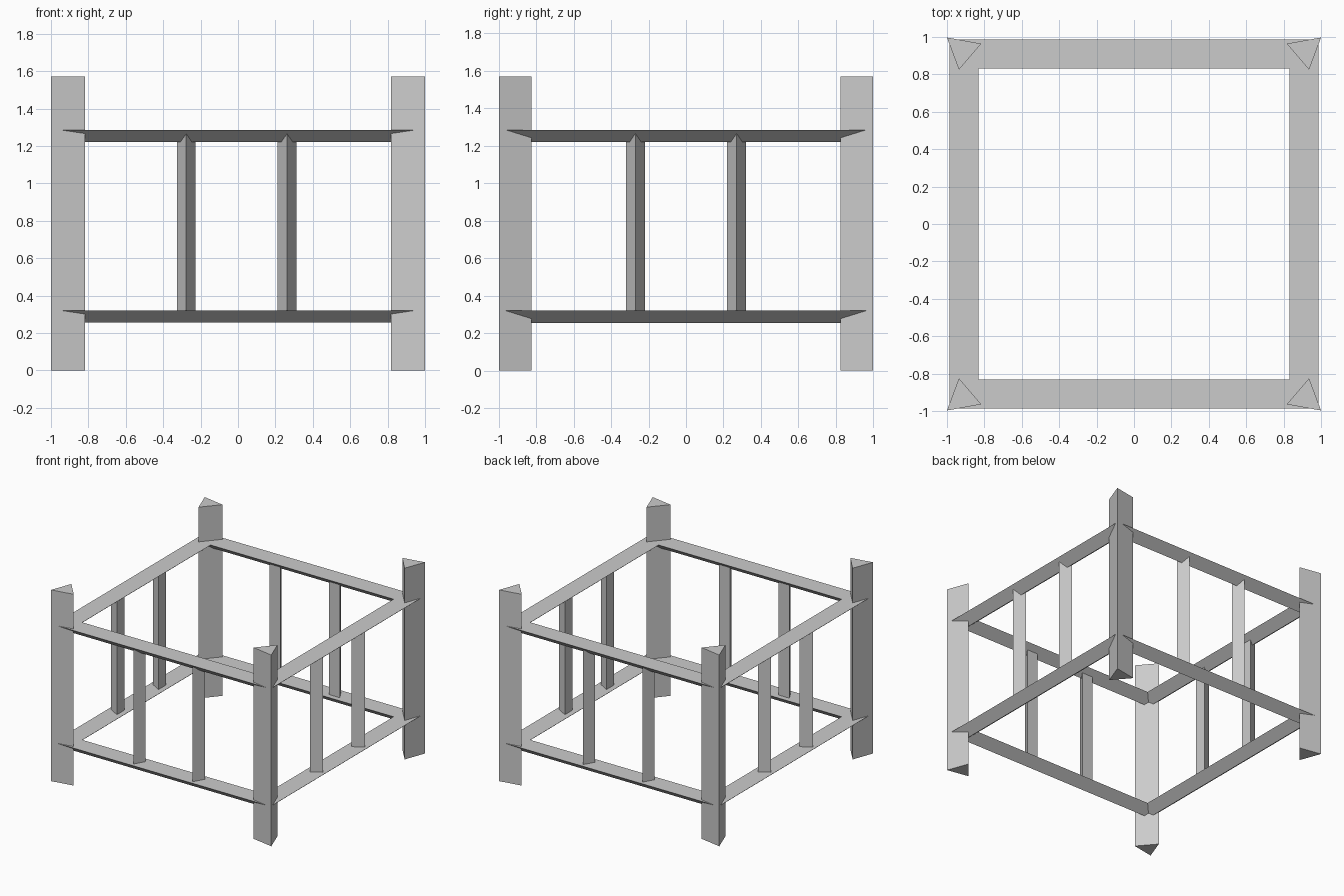
import bpy
import bmesh
from mathutils import Vector

if "Cube" in bpy.data.objects:
    bpy.data.objects.remove(bpy.data.objects["Cube"], do_unlink=True)

GREY = (0.6, 0.6, 0.6, 1.0)
grey = bpy.data.materials.new("plain grey")
grey.use_nodes = True
grey.diffuse_color = GREY
grey.node_tree.nodes["Principled BSDF"].inputs["Base Color"].default_value = GREY


def finish(name, bm):
    bmesh.ops.recalc_face_normals(bm, faces=bm.faces[:])
    mesh = bpy.data.meshes.new(name)
    bm.to_mesh(mesh)
    bm.free()
    mesh.materials.append(grey)
    bpy.context.collection.objects.link(bpy.data.objects.new(name, mesh))


def prism(name, outline, bottom, top):
    """Upright prism from a flat outline."""
    bm = bmesh.new()
    base = bm.faces.new([bm.verts.new((x, y, bottom)) for x, y in outline])
    cap = bmesh.ops.extrude_face_region(bm, geom=[base])["geom"]
    moved = [v for v in cap if isinstance(v, bmesh.types.BMVert)]
    bmesh.ops.translate(bm, verts=moved, vec=Vector((0, 0, top - bottom)))
    finish(name, bm)


def rail_frame(name, top):
    """Square ring of mitred rails with a triangular section, ridge down."""
    corners = [(-1, -1), (1, -1), (1, 1), (-1, 1)]
    section = [(0.987, top), (0.831, top), (0.909, top - 0.065)]
    bm = bmesh.new()
    rings = [[bm.verts.new((sx * r, sy * r, z)) for sx, sy in corners]
             for r, z in section]
    for a, b in zip(rings, rings[1:] + rings[:1]):
        for i in range(4):
            j = (i + 1) % 4
            bm.faces.new((a[i], a[j], b[j], b[i]))
    finish(name, bm)


# Triangular corner posts
post = [(1.0, 0.997), (0.817, 0.964), (0.936, 0.825)]
for sy, end in ((-1, "front"), (1, "back")):
    for sx, side in ((-1, "right"), (1, "left")):
        prism(f"{end}_{side}_post", [(sx * x, sy * y) for x, y in post], 0, 1.57)

# Upper and lower rails
rail_frame("lower_rails", 0.32)
rail_frame("upper_rails", 1.285)

# Triangular balusters, two per side, pointed edge outwards
for s in (-1, 1):
    for n, offset in enumerate((-0.277, 0.262), 1):
        tri = [(offset, 0.963), (offset - 0.05, 0.876), (offset + 0.05, 0.876)]
        name = "back" if s > 0 else "front"
        prism(f"{name}_baluster_{n}", [(a, s * d) for a, d in tri], 0.306, 1.275)
    for n, offset in enumerate((-0.27, 0.27), 1):
        tri = [(offset, 0.963), (offset - 0.05, 0.876), (offset + 0.05, 0.876)]
        name = "left" if s > 0 else "right"
        prism(f"{name}_baluster_{n}", [(s * d, a) for a, d in tri], 0.306, 1.275)
